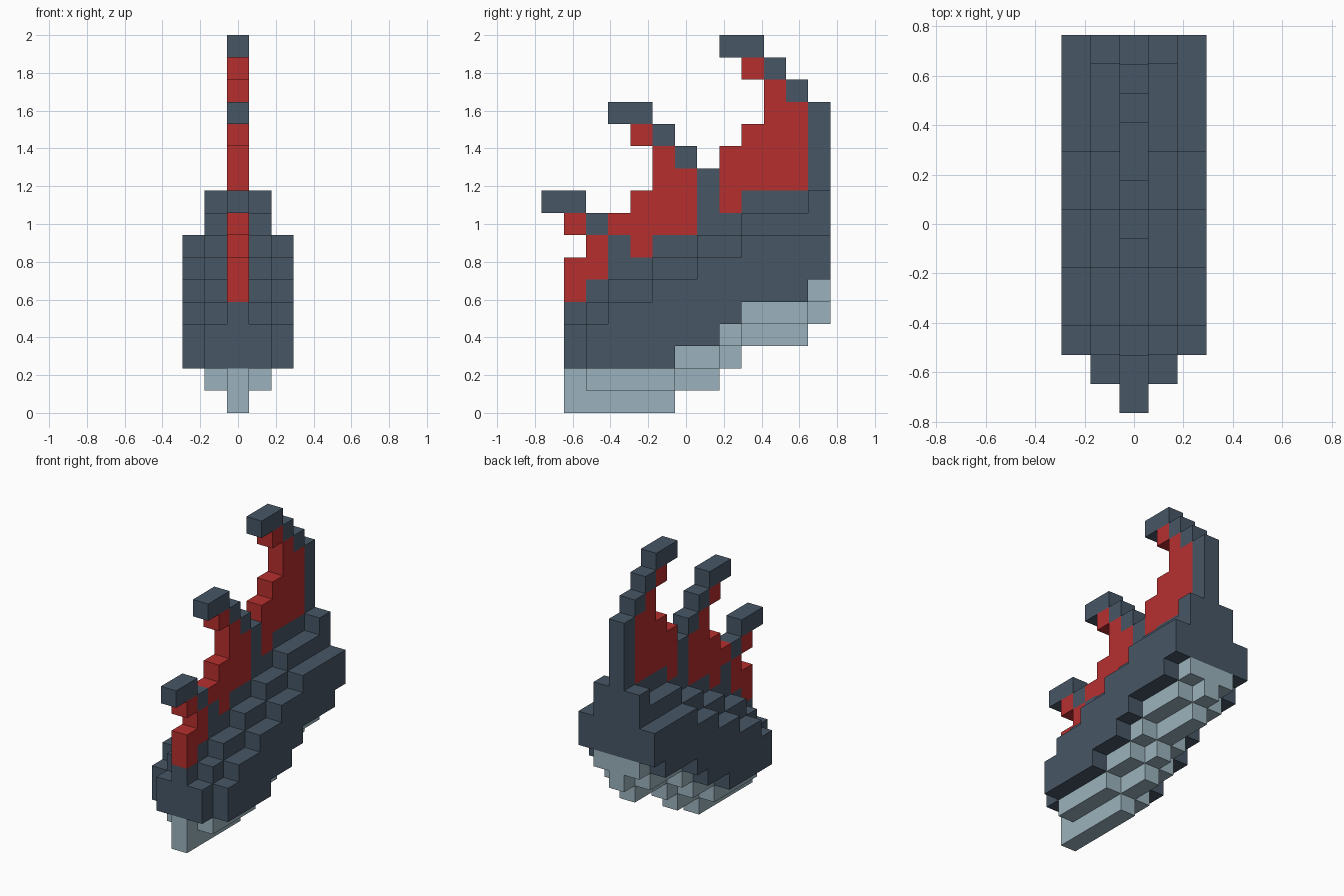
import bpy, bmesh

if "Cube" in bpy.data.objects:
    bpy.data.objects.remove(bpy.data.objects["Cube"], do_unlink=True)

U = 2 / 17          # size of one block
Y0 = -6.5 * U       # y of the frontmost block edge


def material(name, rgb):
    m = bpy.data.materials.new(name)
    m.use_nodes = True
    m.diffuse_color = (*rgb, 1)
    m.node_tree.nodes["Principled BSDF"].inputs["Base Color"].default_value = (*rgb, 1)
    return m


SLATE = material("slate", (0.063, 0.095, 0.133))
RED = material("red", (0.468, 0.028, 0.028))
PALE = material("pale_blue", (0.33, 0.45, 0.51))


def stepped(name, mat, columns, x0=-0.5, x1=0.5, mirror=False):
    """Extrude a stepped side profile along x; columns are (y_start, y_end, bottom, top) in blocks."""
    outline = []
    for a, b, lo, hi in columns:
        outline += [(a, lo), (b, lo)]
    for a, b, lo, hi in reversed(columns):
        outline += [(b, hi), (a, hi)]
    # drop repeated points
    outline = [p for i, p in enumerate(outline) if p != outline[i - 1]]
    bm = bmesh.new()
    face = bm.faces.new([bm.verts.new((x0 * U, Y0 + y * U, z * U)) for y, z in outline])
    ext = bmesh.ops.extrude_face_region(bm, geom=[face])
    moved = [v for v in ext["geom"] if isinstance(v, bmesh.types.BMVert)]
    bmesh.ops.translate(bm, verts=moved, vec=((x1 - x0) * U, 0, 0))
    bmesh.ops.recalc_face_normals(bm, faces=bm.faces)
    mesh = bpy.data.meshes.new(name)
    bm.to_mesh(mesh)
    bm.free()
    mesh.materials.append(mat)
    ob = bpy.data.objects.new(name, mesh)
    bpy.context.collection.objects.link(ob)
    if mirror:
        ob.modifiers.new("Mirror", "MIRROR")
    return ob


# Body: a central ridge and two stepped flanks on each side
stepped("body_ridge", SLATE, [
    (1, 2, 2, 5), (2, 3, 2, 6), (3, 4, 2, 8), (4, 5, 2, 7), (5, 6, 2, 8),
    (6, 7, 3, 8), (7, 8, 3, 11), (8, 9, 4, 9), (9, 12, 5, 10), (12, 13, 6, 14)])
stepped("inner_flanks", SLATE, [
    (1, 2, 2, 4), (2, 3, 2, 5), (3, 5, 2, 6), (5, 6, 2, 7), (6, 7, 3, 7),
    (7, 8, 3, 8), (8, 9, 4, 8), (9, 12, 5, 9), (12, 13, 6, 10)],
    0.5, 1.5, mirror=True)
stepped("outer_flanks", SLATE, [
    (2, 3, 2, 4), (3, 5, 2, 5), (5, 6, 2, 6), (6, 7, 3, 6),
    (7, 8, 3, 7), (8, 9, 4, 7), (9, 12, 5, 8), (12, 13, 6, 8)],
    1.5, 2.5, mirror=True)

# Pale underside: a deep keel and shallower strips beside it
stepped("belly_keel", PALE, [
    (1, 6, 0, 2), (6, 8, 1, 3), (8, 9, 2, 4), (9, 12, 3, 5), (12, 13, 4, 6)])
stepped("belly_strips", PALE, [
    (2, 6, 1, 2), (6, 8, 2, 3), (8, 9, 3, 4), (9, 12, 4, 5), (12, 13, 5, 6)],
    0.5, 1.5, mirror=True)

# Red webs filling the hollow of each spine
stepped("front_web", RED, [(1, 2, 5, 7), (2, 3, 6, 8)])
stepped("middle_web", RED, [(3, 4, 8, 9), (4, 5, 7, 10), (5, 6, 8, 12), (6, 7, 8, 11)])
stepped("rear_web", RED, [(8, 9, 9, 12), (9, 10, 10, 13), (10, 11, 10, 15), (11, 12, 10, 14)])

# Spines: hooked tip, stepped blocks behind it, red block beneath the hook
for name, y, z, blocks in (("front", 0, 9, 1), ("middle", 3, 13, 2), ("rear", 8, 16, 2)):
    stepped(name + "_spine_tip", SLATE, [(y, y + 2, z, z + 1)])
    stepped(name + "_web_tip", RED, [(y + 1, y + 2, z - 1, z)])
    for i in range(blocks):
        a, b = y + 2 + i, z - 1 - i
        stepped(f"{name}_spine_block_{i + 1}", SLATE, [(a, a + 1, b, b + 1)])
